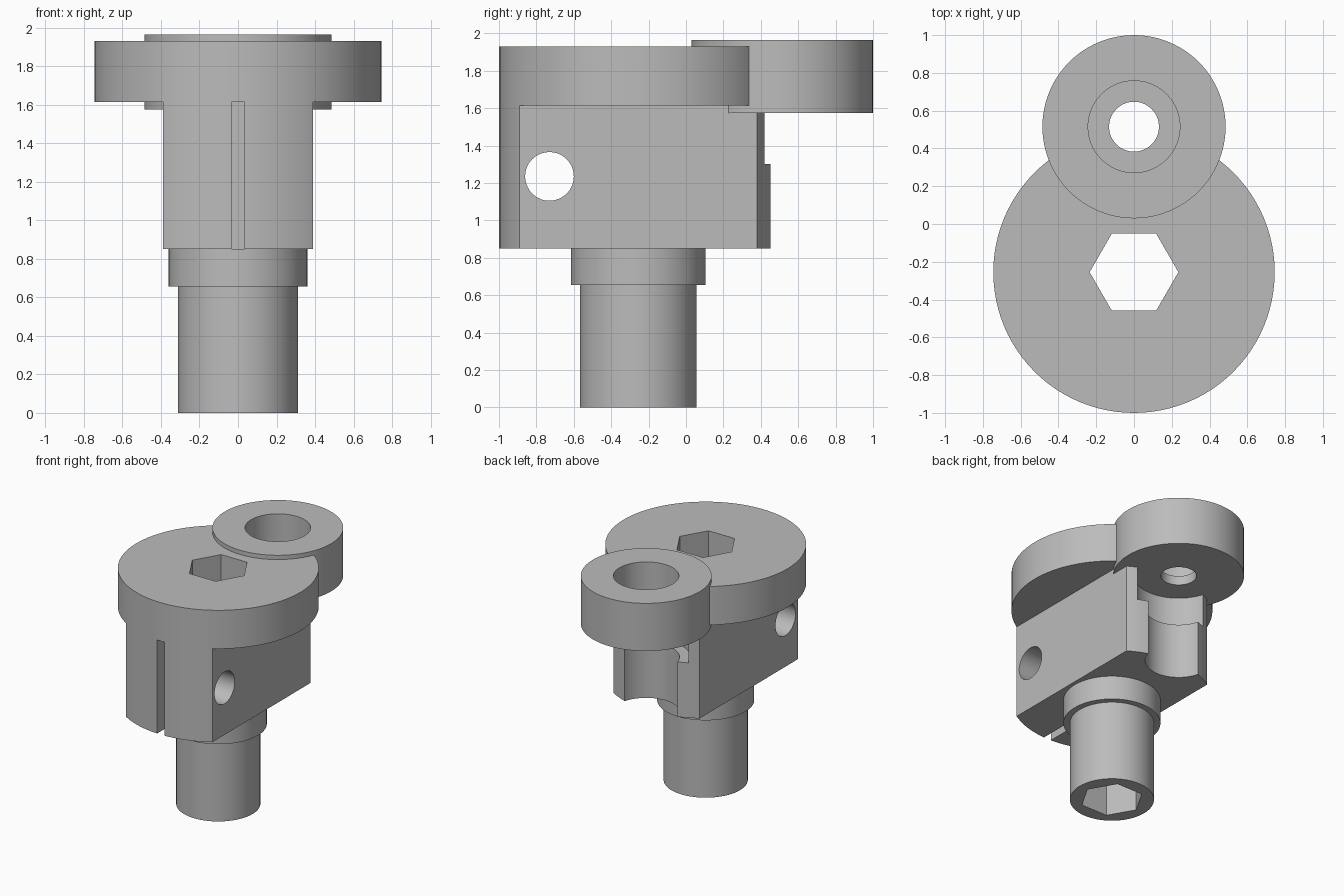
import bpy, bmesh, math
from mathutils import Matrix

cube = bpy.data.objects.get("Cube")
if cube:
    bpy.data.objects.remove(cube, do_unlink=True)

steel = bpy.data.materials.new("plain grey")
GREY = (0.5, 0.5, 0.5, 1)
steel.diffuse_color = GREY
steel.use_nodes = True
steel.node_tree.nodes["Principled BSDF"].inputs["Base Color"].default_value = GREY

AXIS_Y = -0.255   # main axis
EYE_Y = 0.515     # offset ring axis
DISC_BOTTOM, BODY_BOTTOM = 1.615, 0.85


def add_object(name, bm):
    bmesh.ops.recalc_face_normals(bm, faces=bm.faces)
    mesh = bpy.data.meshes.new(name)
    bm.to_mesh(mesh)
    bm.free()
    mesh.materials.append(steel)
    obj = bpy.data.objects.new(name, mesh)
    bpy.context.collection.objects.link(obj)
    return obj


def prism(name, y, radius, z0, z1, sides=96):
    """Upright prism with a corner on +x."""
    bm = bmesh.new()
    angles = [2 * math.pi * i / sides for i in range(sides)]
    base = bm.faces.new([bm.verts.new((radius * math.cos(a), y + radius * math.sin(a), z0))
                         for a in angles])
    new = bmesh.ops.extrude_face_region(bm, geom=[base])["geom"]
    bmesh.ops.translate(bm, vec=(0, 0, z1 - z0),
                        verts=[v for v in new if isinstance(v, bmesh.types.BMVert)])
    return add_object(name, bm)


def box(name, low, high):
    bm = bmesh.new()
    bmesh.ops.create_cube(bm, size=1)
    for v in bm.verts:
        v.co = [a + (c + 0.5) * (b - a) for a, b, c in zip(low, high, v.co)]
    return add_object(name, bm)


def combine(target, other, operation):
    """Apply a boolean and remove the second solid."""
    mod = target.modifiers.new("combine", 'BOOLEAN')
    mod.operation, mod.object, mod.solver = operation, other, 'EXACT'
    bpy.context.view_layer.update()
    graph = bpy.context.evaluated_depsgraph_get()
    mesh = bpy.data.meshes.new_from_object(target.evaluated_get(graph))
    target.modifiers.clear()
    target.data = mesh
    bpy.data.objects.remove(other, do_unlink=True)


# Disc head and body share one barrel
holder = prism("clamp_holder", AXIS_Y, 0.745, BODY_BOTTOM, 1.93)

# Flat sides of the body
for side in (-1, 1):
    xs = sorted((side * 0.39, side * 1.2))
    combine(holder, box("side_cutter", (xs[0], -1.5, 0.5), (xs[1], 1.5, DISC_BOTTOM)), 'DIFFERENCE')

# Clamping slot in the front, and stepped round notch in the back
combine(holder, box("slot_cutter", (-0.033, -1.2, 0.5), (0.033, -0.4, DISC_BOTTOM)), 'DIFFERENCE')
combine(holder, prism("notch_cutter", EYE_Y, 0.248, 0.5, 1.4), 'DIFFERENCE')
combine(holder, prism("wide_notch_cutter", EYE_Y, 0.33, 1.3, 1.6), 'DIFFERENCE')

# Collar, shaft and offset ring
combine(holder, prism("collar", AXIS_Y, 0.36, 0.655, BODY_BOTTOM + 0.002), 'UNION')
combine(holder, prism("shaft", AXIS_Y, 0.312, 0, 0.7), 'UNION')
combine(holder, prism("offset_ring", EYE_Y, 0.485, 1.575, 1.965), 'UNION')

# Hexagonal bore, counterbored ring hole and cross bolt hole
combine(holder, prism("hex_cutter", AXIS_Y, 0.235, -0.5, 2.5, 6), 'DIFFERENCE')
combine(holder, prism("bore_cutter", EYE_Y, 0.243, 1.65, 2.5), 'DIFFERENCE')
combine(holder, prism("through_cutter", EYE_Y, 0.132, 1.4, 2.5), 'DIFFERENCE')
bolt = prism("bolt_cutter", 0, 0.13, -1, 1, 64)
bolt.data.transform(Matrix.Translation((0, -0.73, 1.235)) @ Matrix.Rotation(math.pi / 2, 4, 'Y'))
combine(holder, bolt, 'DIFFERENCE')

# Smooth round walls, crisp edges
bpy.ops.object.select_all(action='DESELECT')
holder.select_set(True)
bpy.context.view_layer.objects.active = holder
bpy.ops.object.shade_smooth_by_angle(angle=math.radians(30))
